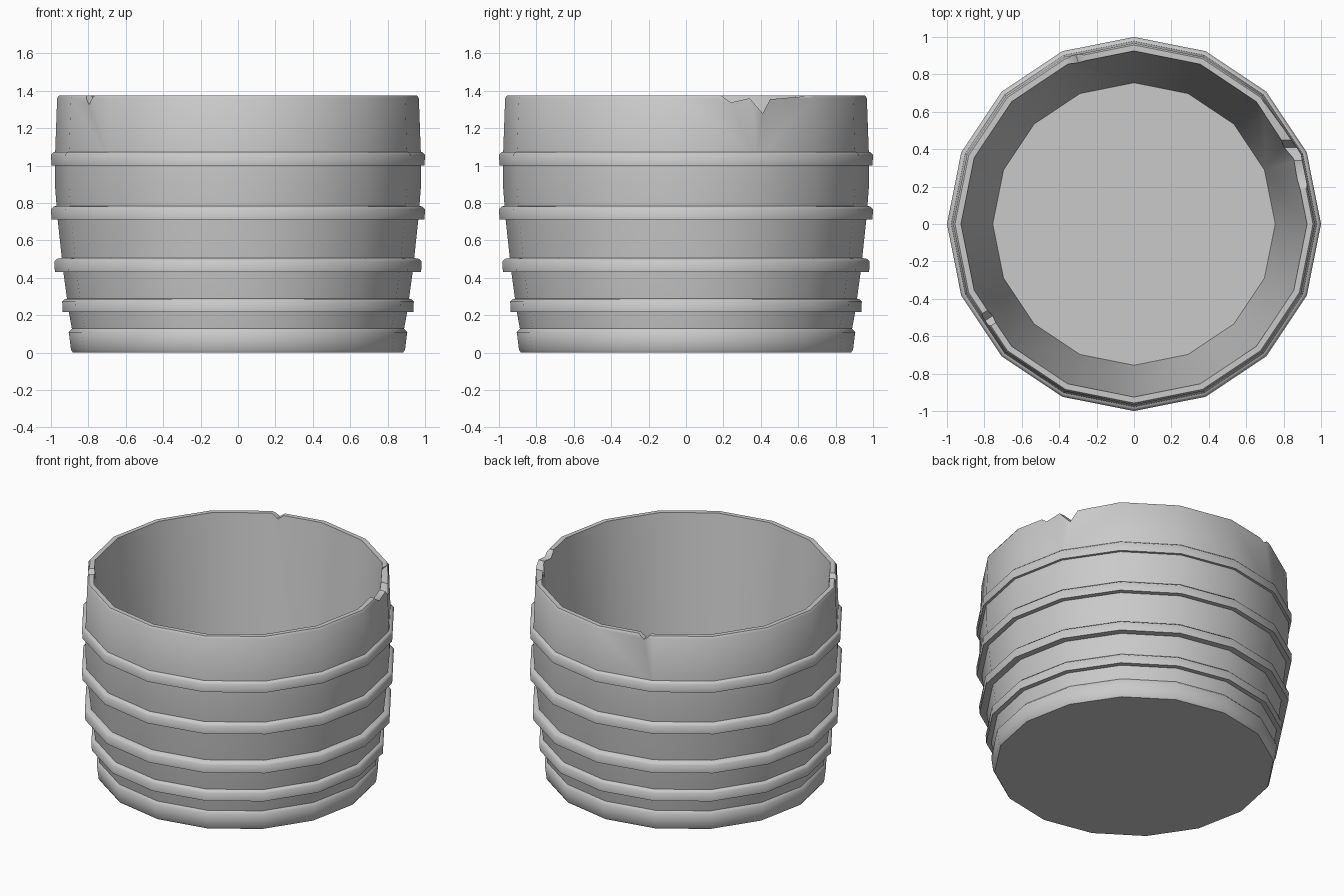
import bpy, bmesh, math
from mathutils import Matrix, Vector

cube = bpy.data.objects.get("Cube")
if cube:
    bpy.data.objects.remove(cube, do_unlink=True)

SIDES = 16

grey = bpy.data.materials.new("plain_grey")
grey.use_nodes = True
grey.diffuse_color = (0.59, 0.59, 0.59, 1)
grey.node_tree.nodes["Principled BSDF"].inputs["Base Color"].default_value = grey.diffuse_color


def finish(name, bm):
    bmesh.ops.recalc_face_normals(bm, faces=bm.faces)
    mesh = bpy.data.meshes.new(name)
    bm.to_mesh(mesh)
    bm.free()
    mesh.materials.append(grey)
    obj = bpy.data.objects.new(name, mesh)
    bpy.context.collection.objects.link(obj)
    return obj


def smooth(obj):
    bpy.ops.object.select_all(action="DESELECT")
    obj.select_set(True)
    bpy.context.view_layer.objects.active = obj
    bpy.ops.object.shade_smooth_by_angle(angle=math.radians(50))


def lathe(name, profile, closed=False):
    """Revolve (radius, height) points; an open profile gets flat end caps."""
    bm = bmesh.new()
    rings = []
    for r, z in profile:
        angles = [math.tau * i / SIDES for i in range(SIDES)]
        rings.append([bm.verts.new((r * math.cos(a), r * math.sin(a), z)) for a in angles])
    pairs = list(zip(rings, rings[1:]))
    if closed:
        pairs.append((rings[-1], rings[0]))
    else:
        bm.faces.new(rings[0])
        bm.faces.new(rings[-1])
    for low, high in pairs:
        for i in range(SIDES):
            j = (i + 1) % SIDES
            bm.faces.new((low[i], low[j], high[j], high[i]))
    return finish(name, bm)


def chip(body, degrees, outline):
    """Cut a broken notch in the rim; outline is (sideways, height)."""
    bm = bmesh.new()
    face = bm.faces.new([bm.verts.new((0.7, s, z)) for s, z in outline])
    out = bmesh.ops.extrude_face_region(bm, geom=[face])["geom"]
    moved = [v for v in out if isinstance(v, bmesh.types.BMVert)]
    bmesh.ops.translate(bm, verts=moved, vec=Vector((0.5, 0, 0)))
    bm.transform(Matrix.Rotation(math.radians(degrees), 4, "Z"))
    cutter = finish("chip_cutter", bm)
    cutter.hide_render = True
    mod = body.modifiers.new("chip", "BOOLEAN")
    mod.operation, mod.solver, mod.object = "DIFFERENCE", "EXACT", cutter
    bpy.context.view_layer.objects.active = body
    bpy.ops.object.modifier_apply(modifier=mod.name)
    bpy.data.objects.remove(cutter, do_unlink=True)


# Hollow tub: bulging outside with a flared foot, straight tapered inside
tub = lathe("tub_wall", [
    (0.883, 0), (0.893, 0.016), (0.905, 0.11), (0.888, 0.128), (0.905, 0.22),
    (0.935, 0.44), (0.965, 0.72), (0.979, 0.9), (0.979, 1.03), (0.967, 1.36),
    (0.957, 1.375), (0.925, 1.375), (0.755, 0.1)])

# Broken rim: one large chip and two small nicks
chip(tub, 0, [(0.19, 1.4), (0.19, 1.373), (0.24, 1.338), (0.34, 1.36),
              (0.41, 1.28), (0.45, 1.355), (0.66, 1.373), (0.66, 1.4)])
for degrees, depth in ((213, 0.05), (109, 0.03)):
    chip(tub, degrees, [(-0.06, 1.4), (-0.04, 1.375), (0, 1.375 - depth),
                        (0.04, 1.375), (0.06, 1.4)])
smooth(tub)

# Raised hoops, sharp below and rounded on top
hoops = [("lower_hoop", 0.94, 0.217), ("middle_hoop", 0.982, 0.432),
         ("upper_hoop", 1.0, 0.712), ("top_hoop", 1.0, 1.002)]
for name, r, z in hoops:
    smooth(lathe(name, [(r - 0.055, z), (r - 0.003, z), (r, z + 0.056),
                        (r - 0.015, z + 0.07), (r - 0.055, z + 0.076)], closed=True))
